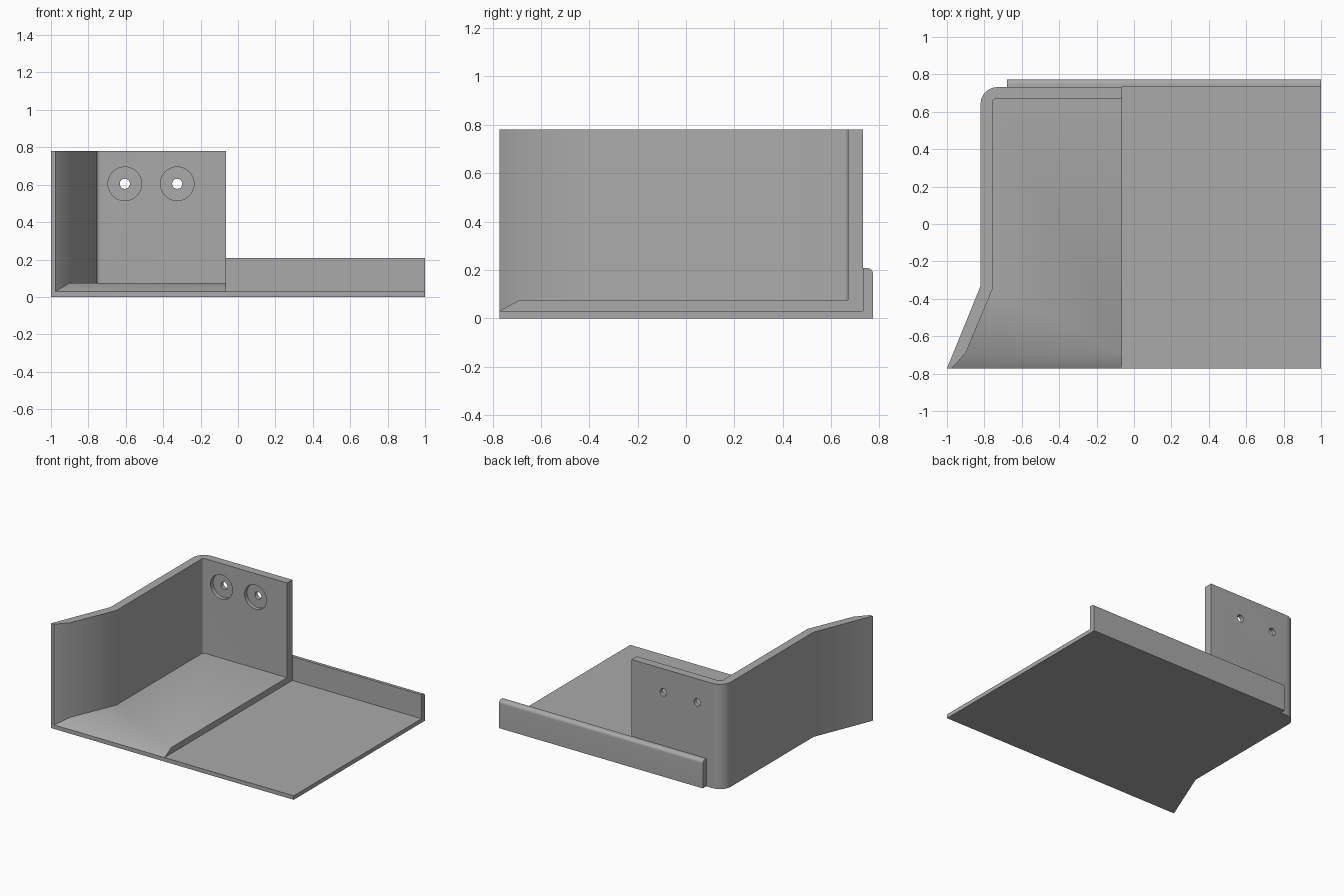
import bpy, bmesh
from math import sin, cos, pi
from mathutils import Matrix, Vector

cube = bpy.data.objects.get("Cube")
if cube:
    bpy.data.objects.remove(cube, do_unlink=True)

grey = bpy.data.materials.new("plain_grey")
grey.use_nodes = True
colour = (0.4, 0.4, 0.4, 1)
grey.diffuse_color = colour
grey.node_tree.nodes["Principled BSDF"].inputs["Base Color"].default_value = colour

BACK, FRONT, EDGE = 0.732, -0.772, -0.065   # back face, front face, edge of raised floor
BASE, FLOOR, TOP = 0.03, 0.075, 0.78        # heights


def arc(cx, cy, r, start, end, steps=8):
    angles = [start + (end - start) * i / steps for i in range(steps + 1)]
    return [(cx + r * cos(a), cy + r * sin(a)) for a in angles]


def prism(outline, low, high, axis="z"):
    """Extrude a closed outline along z, or a (y, z) outline along x."""
    bm = bmesh.new()
    place = (lambda a, b: (a, b, low)) if axis == "z" else (lambda a, b: (low, a, b))
    face = bm.faces.new([bm.verts.new(place(a, b)) for a, b in outline])
    new = bmesh.ops.extrude_face_region(bm, geom=[face])["geom"]
    shift = Vector((0, 0, high - low)) if axis == "z" else Vector((high - low, 0, 0))
    bmesh.ops.translate(bm, vec=shift, verts=[v for v in new if isinstance(v, bmesh.types.BMVert)])
    bmesh.ops.recalc_face_normals(bm, faces=bm.faces)
    return bm


def finish(bm, name):
    mesh = bpy.data.meshes.new(name)
    bm.to_mesh(mesh)
    bm.free()
    mesh.materials.append(grey)
    obj = bpy.data.objects.new(name, mesh)
    bpy.context.collection.objects.link(obj)
    return obj


def smooth(obj):
    bpy.ops.object.select_all(action="DESELECT")
    obj.select_set(True)
    bpy.context.view_layer.objects.active = obj
    bpy.ops.object.shade_smooth_by_angle(angle=pi / 6)


# Outer and inner wall lines, from the flared front tip to the back
outer = [(-1, FRONT), (-0.82, -0.33)] + arc(-0.73, BACK - 0.09, 0.09, pi, pi / 2)
flare = [(-0.975, FRONT), (-0.9, -0.69), (-0.757, -0.35)]
inner = flare + arc(-0.737, 0.65, 0.02, pi, pi / 2, 4)

# Thin base plate
base = finish(prism(outer + [(1, BACK), (1, FRONT)], 0, BASE), "base_plate")

# Raised floor with a ramp at the front
bm = prism(flare + [(-0.757, 0.67), (EDGE, 0.67), (EDGE, FRONT)], BASE, FLOOR)
bmesh.ops.bisect_plane(bm, geom=bm.verts[:] + bm.edges[:] + bm.faces[:],
                       plane_co=(0, -0.69, 0), plane_no=(0, 1, 0))
for v in bm.verts:
    if v.co.y < -0.75:
        v.co.z = BASE
bmesh.ops.remove_doubles(bm, verts=bm.verts, dist=0.0005)
floor = finish(bm, "raised_floor")

# Side wall that flares at the front and turns the corner into the back wall
wall = finish(prism(outer + [(EDGE, BACK), (EDGE, 0.67)] + inner[::-1], BASE, TOP), "corner_wall")

# Two counterbored screw holes through the back wall
for x in (-0.605, -0.325):
    for radius, y, depth in ((0.09, 0.66, 0.08), (0.027, 0.7, 0.2)):
        bm = bmesh.new()
        bmesh.ops.create_cone(bm, cap_ends=True, segments=40, radius1=radius, radius2=radius,
                              depth=depth, matrix=Matrix.Translation((x, y, 0.605))
                              @ Matrix.Rotation(pi / 2, 4, "X"))
        cutter = finish(bm, "screw_hole_cutter")
        cutter.hide_render = True
        mod = wall.modifiers.new("screw_hole", "BOOLEAN")
        mod.object = cutter
        mod.solver = "EXACT"
        bpy.context.view_layer.objects.active = wall
        bpy.ops.object.modifier_apply(modifier=mod.name)
        bpy.data.objects.remove(cutter, do_unlink=True)

# Back lip with a rounded top edge
lip_top = arc(0.749, 0.184, 0.024, 0, pi / 2)
lip = finish(prism([(BACK, 0), (0.773, 0)] + lip_top + [(BACK, 0.208)], -0.68, 1, "x"), "back_lip")

for obj in (base, floor, wall, lip):
    smooth(obj)
